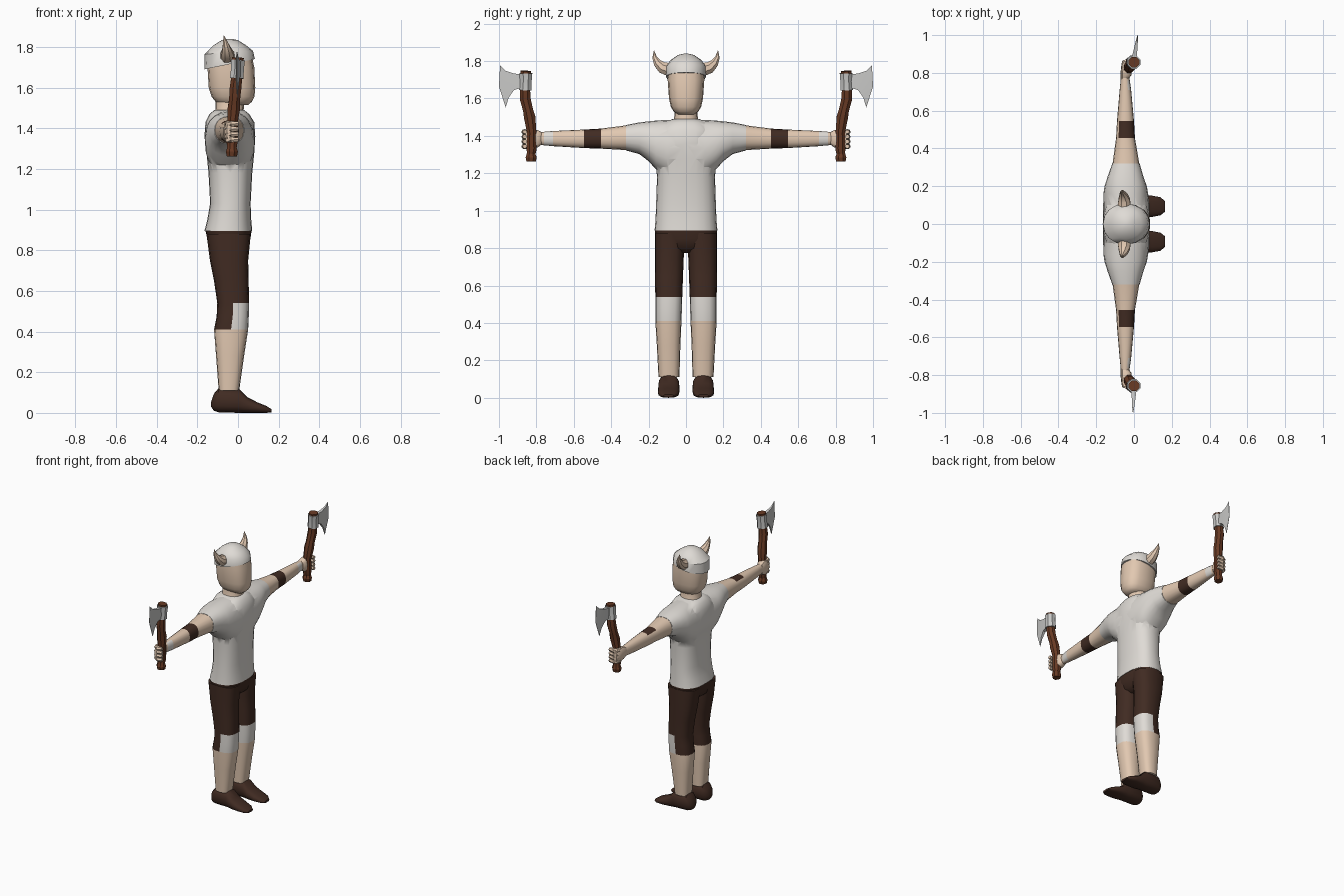
import bpy, bmesh, math
from mathutils import Vector

if "Cube" in bpy.data.objects:
    bpy.data.objects.remove(bpy.data.objects["Cube"])


def colour(name, r, g, b):
    m = bpy.data.materials.new(name)
    m.diffuse_color = (r, g, b, 1)
    m.use_nodes = True
    m.node_tree.nodes["Principled BSDF"].inputs["Base Color"].default_value = m.diffuse_color
    return m


SKIN = colour("skin", 0.76, 0.58, 0.44)
CLOTH = colour("off_white_cloth", 0.74, 0.71, 0.67)
LEATHER = colour("dark_brown_leather", 0.052, 0.024, 0.016)
WOOD = colour("red_brown_wood", 0.14, 0.043, 0.018)
STEEL = colour("steel", 0.58, 0.58, 0.57)


def smooth(ob, angle=40):
    bpy.ops.object.select_all(action='DESELECT')
    ob.select_set(True)
    bpy.context.view_layer.objects.active = ob
    bpy.ops.object.shade_smooth_by_angle(angle=math.radians(angle))


def skin_rings(name, rings, mats, rule=None, angle=40):
    """Bridge equal point rings, cap both ends, colour faces by rule(centre, normal)."""
    bm = bmesh.new()
    loops = [[bm.verts.new(p) for p in ring] for ring in rings]
    n = len(loops[0])
    for a, b in zip(loops, loops[1:]):
        for i in range(n):
            j = (i + 1) % n
            bm.faces.new((a[i], a[j], b[j], b[i]))
    bm.faces.new(loops[0])
    bm.faces.new(loops[-1])
    bmesh.ops.recalc_face_normals(bm, faces=bm.faces)
    bm.normal_update()
    if rule:
        for f in bm.faces:
            f.material_index = rule(f.calc_center_median(), f.normal)
    me = bpy.data.meshes.new(name)
    bm.to_mesh(me)
    bm.free()
    for m in mats:
        me.materials.append(m)
    ob = bpy.data.objects.new(name, me)
    bpy.context.collection.objects.link(ob)
    smooth(ob, angle)
    return ob


def loft(name, axis, sections, mats, rule=None, side=1, n=16, power=2.3, angle=40):
    """Sections: (position, a0, a1, b0, b1[, tilt]) as extents of a rounded box."""
    rings = []
    for t, a0, a1, b0, b1, *tilt in sections:
        ring = []
        for i in range(n):
            w = 2 * math.pi * i / n
            c, s = math.cos(w), math.sin(w)
            ca = math.copysign(abs(c) ** (2 / power), c) if abs(c) > 1e-6 else 0
            sb = math.copysign(abs(s) ** (2 / power), s) if abs(s) > 1e-6 else 0
            a = (a0 + a1) / 2 + (a1 - a0) / 2 * ca
            b = (b0 + b1) / 2 + (b1 - b0) / 2 * sb
            h = t + (tilt[0] * ca if tilt else 0)
            p = {'x': (h, a, b), 'y': (a, h, b), 'z': (a, b, h)}[axis]
            ring.append((p[0], p[1] * side, p[2]))
        rings.append(ring)
    return skin_rings(name, rings, mats, rule, angle)


def tube(name, pts, mat, side=1, n=8, angle=40):
    """Tapered tube through (x, y, z, radius) points."""
    ps = [Vector(p[:3]) for p in pts]
    rings = []
    for i, p in enumerate(ps):
        d = ps[min(i + 1, len(ps) - 1)] - ps[max(i - 1, 0)]
        q = Vector((0, 0, 1)).rotation_difference(d)
        ring = []
        for k in range(n):
            w = 2 * math.pi * (k + 0.5) / n
            v = p + q @ Vector((math.cos(w), math.sin(w), 0)) * pts[i][3]
            ring.append((v.x, v.y * side, v.z))
        rings.append(ring)
    return skin_rings(name, rings, [mat], angle=angle)


def sym(rows):
    return [(z, a, b, -h, h, *rest) for z, a, b, h, *rest in rows]


# Shirt: torso joined with a yoke that carries both sleeves
shirt = loft("shirt", 'z', sym([
    (.895, -.165, .07, .168), (.95, -.151, .065, .163), (1.03, -.137, .062, .16),
    (1.18, -.145, .07, .155), (1.28, -.155, .08, .163), (1.36, -.165, .085, .163),
    (1.43, -.16, .08, .158), (1.47, -.14, .055, .12), (1.49, -.115, .03, .072)]),
    [CLOTH], n=24, power=2.5)
half = [(.10, -.163, .082, 1.18, 1.486), (.16, -.162, .075, 1.22, 1.482),
        (.20, -.156, .068, 1.265, 1.478), (.25, -.14, .05, 1.303, 1.472),
        (.32, -.115, .03, 1.322, 1.458)]
yoke = loft("sleeves", 'y', [(-r[0], *r[1:]) for r in reversed(half)] + half, [CLOTH], n=20)
mod = shirt.modifiers.new("join", 'BOOLEAN')
mod.operation, mod.solver, mod.object = 'UNION', 'EXACT', yoke
bpy.context.view_layer.objects.active = shirt
bpy.ops.object.modifier_apply(modifier=mod.name)
bpy.data.objects.remove(yoke)
smooth(shirt, 60)

# Shorts seat
loft("shorts_seat", 'z', sym([
    (.775, -.10, .01, .05), (.80, -.135, .045, .13), (.85, -.15, .06, .162),
    (.897, -.16, .067, .166)]), [LEATHER], n=24, power=2.6)

# Neck, head and helmet
loft("neck", 'z', sym([(1.44, -.125, .04, .08), (1.485, -.11, .028, .064),
                       (1.55, -.11, .03, .06)]), [SKIN])
loft("head", 'z', sym([
    (1.515, -.09, .05, .045), (1.53, -.11, .068, .066), (1.555, -.13, .081, .081),
    (1.60, -.144, .085, .091), (1.70, -.15, .08, .098), (1.77, -.145, .065, .095)]),
    [SKIN], power=2.6)
loft("helmet", 'z', sym([
    (1.715, -.166, .083, .108, .025), (1.772, -.164, .074, .108, .008),
    (1.808, -.12, .04, .08), (1.833, -.08, .0, .042), (1.84, -.05, -.03, .01)]),
    [CLOTH], n=16, power=2.1)


def leg_rule(c, nrm):
    if c.z > .54:
        return 0
    if c.z > .41:
        return 1 if c.x > -.022 else 0
    return 2


def arm_rule(c, nrm):
    if .455 < abs(c.y) < .545 and nrm.x > -.6:
        return 1
    if .71 < abs(c.y) < .76 and nrm.x > .5:
        return 2
    return 0


for side, label in ((1, "left"), (-1, "right")):
    # Horn
    tube(f"{label}_horn", [
        (-.052, .09, 1.755, .038), (-.052, .128, 1.766, .033), (-.056, .153, 1.79, .023),
        (-.062, .168, 1.82, .013), (-.07, .171, 1.857, .001)], SKIN, side)

    # Arm with dark band
    loft(f"{label}_arm", 'y', [
        (.315, -.114, .029, 1.324, 1.457), (.455, -.095, .005, 1.332, 1.439),
        (.545, -.09, 0, 1.335, 1.434), (.71, -.076, -.015, 1.345, 1.426),
        (.76, -.071, -.022, 1.35, 1.422), (.795, -.068, -.028, 1.352, 1.42)],
        [SKIN, LEATHER, CLOTH], arm_rule, side)

    # Palm and four fingers wrapped round the axe handle
    loft(f"{label}_palm", 'y', [
        (.77, -.07, -.028, 1.355, 1.42), (.79, -.072, -.012, 1.34, 1.43),
        (.815, -.07, -.012, 1.332, 1.434), (.85, -.066, -.02, 1.332, 1.43),
        (.868, -.055, -.03, 1.345, 1.42)], [SKIN], side=side, n=12, power=3)
    for k in range(4):
        z = 1.344 + .026 * k
        tube(f"{label}_finger_{k + 1}", [
            (-.055, .83, z, .014), (-.05, .855, z, .015), (-.032, .866, z, .015),
            (.002, .862, z, .012)], SKIN, side, 6)

    # Leg: shorts, pale knee, bare shin
    loft(f"{label}_leg", 'z', [
        (.88, -.155, .063, .005, .167), (.75, -.138, .05, .012, .167),
        (.65, -.118, .052, .016, .166), (.54, -.102, .055, .02, .164),
        (.475, -.105, .053, .022, .164), (.41, -.118, .05, .024, .164),
        (.28, -.108, .03, .03, .156), (.11, -.095, .006, .035, .147)],
        [LEATHER, CLOTH, SKIN], leg_rule, side, power=2.6)

    # Shoe
    loft(f"{label}_shoe", 'x', [
        (-.132, .075, .11, .03, .055), (-.118, .05, .135, .01, .095),
        (-.095, .036, .148, .003, .122), (.005, .035, .148, 0, .12),
        (.045, .034, .15, 0, .078), (.095, .037, .15, 0, .052),
        (.14, .046, .142, 0, .034), (.165, .066, .12, .003, .018)],
        [LEATHER], side=side, power=2.6)

    # Axe handle, head socket and blade
    tube(f"{label}_axe_handle", [
        (-.03, .828, 1.262, .027), (-.03, .828, 1.285, .032), (-.03, .828, 1.305, .025),
        (-.029, .825, 1.33, .029), (-.028, .825, 1.42, .027), (-.02, .836, 1.50, .033),
        (-.017, .845, 1.54, .029), (-.012, .86, 1.60, .031), (-.006, .86, 1.65, .029),
        (0, .856, 1.747, .031)], WOOD, side, 8, 25)
    tube(f"{label}_axe_socket", [(-.006, .859, 1.645, .037), (-.003, .857, 1.69, .034),
                                 (0, .856, 1.735, .037)], STEEL, side, 8, 25)
    lean = .15 if side > 0 else -.04
    blade = []
    for yl, zl, ym, yh, zh, t in (
            (.87, 1.66, .87, .87, 1.73, .014), (.92, 1.645, .92, .92, 1.733, .010),
            (.948, 1.605, .965, .965, 1.748, .006), (.964, 1.552, 1.0, .994, 1.777, .001)):
        pts = [(yl, zl), (ym, (zl + zh) / 2), (yh, zh)]
        blade.append([((y - .87) * lean + t, y * side, z) for y, z in pts] +
                     [((y - .87) * lean - t, y * side, z) for y, z in reversed(pts)])
    skin_rings(f"{label}_axe_blade", blade, [STEEL], angle=25)
